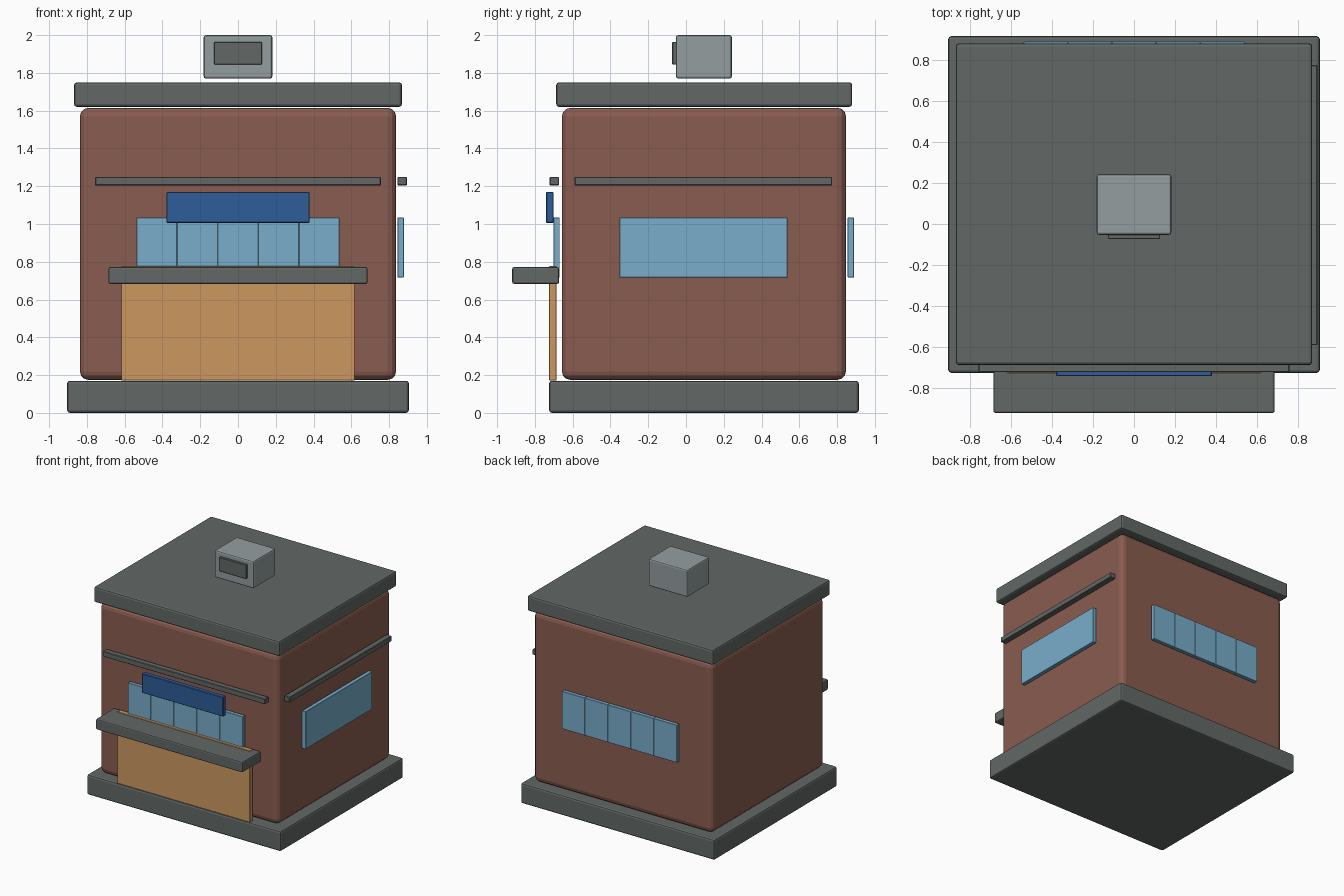
import bpy
import bmesh
from mathutils import Vector

if "Cube" in bpy.data.objects:
    bpy.data.objects.remove(bpy.data.objects["Cube"], do_unlink=True)


def material(name, *rgb):
    """Flat material from 8-bit display values, stored as linear."""
    linear = [((v / 255 + 0.055) / 1.055) ** 2.4 for v in rgb] + [1]
    mat = bpy.data.materials.new(name)
    mat.use_nodes = True
    mat.diffuse_color = linear
    bsdf = mat.node_tree.nodes["Principled BSDF"]
    bsdf.inputs["Base Color"].default_value = linear
    bsdf.inputs["Roughness"].default_value = 0.8
    return mat


brick = material("brick", 138, 92, 80)
stone = material("dark grey stone", 98, 104, 103)
metal = material("light grey metal", 148, 158, 160)
glass = material("sky blue glass", 120, 174, 202)
wood = material("warm wood", 204, 153, 97)
blue = material("deep blue", 45, 93, 153)


def box(name, mat, x, y, z, bevel=0.0, segments=1):
    """Box given by its x, y and z ranges, with optionally rounded edges."""
    low, high = (Vector(p) for p in zip(x, y, z))
    bm = bmesh.new()
    bmesh.ops.create_cube(bm, size=1)
    bmesh.ops.scale(bm, vec=high - low, verts=bm.verts)
    mesh = bpy.data.meshes.new(name)
    bm.to_mesh(mesh)
    bm.free()
    mesh.materials.append(mat)
    obj = bpy.data.objects.new(name, mesh)
    obj.location = (low + high) / 2
    bpy.context.collection.objects.link(obj)
    if bevel:
        mod = obj.modifiers.new("rounded edges", "BEVEL")
        mod.width = bevel
        mod.segments = segments
    return obj


def span(half):
    return (-half, half)


# Building shell
box("base_slab", stone, span(0.905), (-0.725, 0.915), (0, 0.17), 0.015, 2)
box("walls", brick, span(0.837), (-0.657, 0.847), (0.175, 1.615), 0.045, 3)
box("roof_slab", stone, span(0.868), (-0.687, 0.88), (1.62, 1.75), 0.015, 2)

# Rooftop unit
box("roof_unit", metal, span(0.182), (-0.053, 0.243), (1.77, 2.0), 0.012, 2)
box("roof_unit_vent", stone, span(0.127), (-0.073, -0.045), (1.845, 1.963), 0.003)

# Trim rails
box("front_rail", stone, span(0.757), (-0.722, -0.672), (1.204, 1.249), 0.004)
box("right_rail", stone, (0.844, 0.894), (-0.59, 0.774), (1.204, 1.249), 0.004)

# Window strips of equal panes on the front and back
window_z = (0.717, 1.034)
panes, pane_width = 5, 0.215
for side, y in (("front", (-0.702, -0.669)), ("back", (0.856, 0.889))):
    for i in range(panes):
        left = (i - panes / 2) * pane_width
        box(f"{side}_window_pane_{i + 1}", glass,
            (left, left + pane_width), y, window_z, 0.002)
box("right_window", glass, (0.844, 0.878), (-0.352, 0.538), window_z, 0.002)

# Serving counter and sign board
box("counter_panel", wood, span(0.618), (-0.725, -0.685), (0.172, 0.777), 0.002)
box("counter_top", stone, span(0.685), (-0.92, -0.672), (0.683, 0.772), 0.01, 2)
box("sign_board", blue, span(0.379), (-0.741, -0.701), (1.006, 1.17), 0.004)
